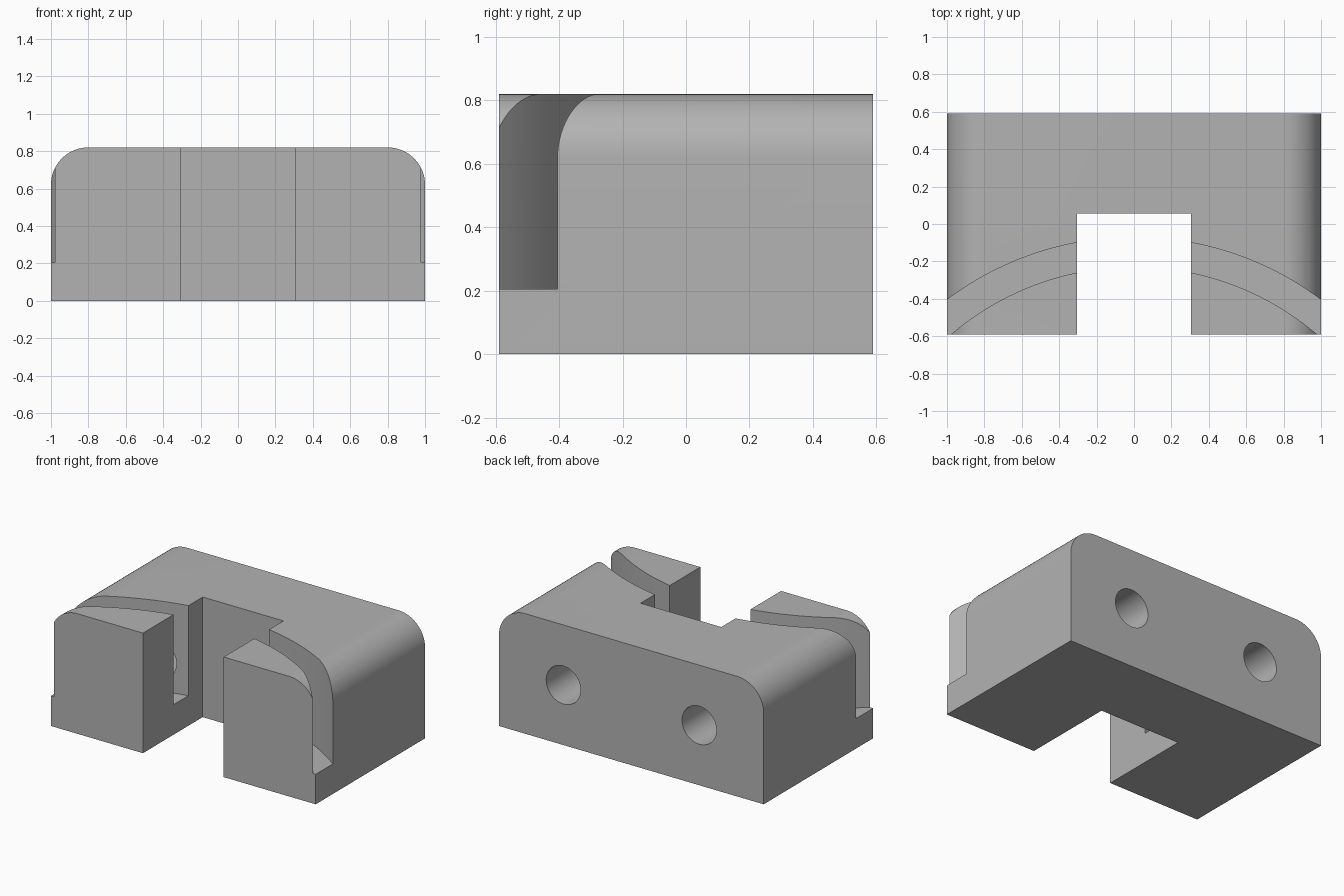
import bpy, bmesh, math
from mathutils import Matrix

old = bpy.data.objects.get("Cube")
if old:
    bpy.data.objects.remove(old, do_unlink=True)

WIDTH, DEPTH, HEIGHT = 2.0, 1.18, 0.82
HALF, FRONT, BACK = WIDTH / 2, -DEPTH / 2, DEPTH / 2
ROUND = 0.2
SLOT = 0.305
ARC_Y, ARC_OUTER, ARC_INNER = -1.735, 1.664, 1.506
GROOVE_FLOOR = 0.205

grey = bpy.data.materials.new("plain grey")
grey.use_nodes = True
colour = (0.45, 0.45, 0.45, 1)
grey.diffuse_color = colour
grey.node_tree.nodes["Principled BSDF"].inputs["Base Color"].default_value = colour


def arc(cx, cy, r, start, end, steps):
    angles = [math.radians(start + (end - start) * i / steps) for i in range(steps + 1)]
    return [(cx + r * math.cos(a), cy + r * math.sin(a)) for a in angles]


def prism(name, outline, low, high, along_y=False):
    """Extrude a closed outline along z, or an x-z outline along y."""
    bm = bmesh.new()
    face = bm.faces.new([bm.verts.new((x, y, low)) for x, y in outline])
    ext = bmesh.ops.extrude_face_region(bm, geom=[face])
    top = [v for v in ext["geom"] if isinstance(v, bmesh.types.BMVert)]
    bmesh.ops.translate(bm, verts=top, vec=(0, 0, high - low))
    if along_y:
        swap = Matrix(((1, 0, 0), (0, 0, 1), (0, 1, 0))).to_4x4()
        bmesh.ops.transform(bm, matrix=swap, verts=bm.verts)
    bmesh.ops.recalc_face_normals(bm, faces=bm.faces)
    mesh = bpy.data.meshes.new(name)
    bm.to_mesh(mesh)
    bm.free()
    mesh.materials.append(grey)
    obj = bpy.data.objects.new(name, mesh)
    bpy.context.collection.objects.link(obj)
    return obj


# Block with rounded upper side edges
shoulder = HEIGHT - ROUND
profile = [(-HALF, 0), (HALF, 0)]
profile += arc(HALF - ROUND, shoulder, ROUND, 0, 90, 16)
profile += arc(ROUND - HALF, shoulder, ROUND, 90, 180, 16)
body = prism("bracket_body", profile, FRONT, BACK, along_y=True)

# Curved groove, open at the top
ring = arc(0, ARC_Y, ARC_OUTER, 40, 140, 96) + arc(0, ARC_Y, ARC_INNER, 140, 40, 96)
cutters = [prism("groove_cutter", ring, GROOVE_FLOOR, 1)]

# Screw holes from the back into the groove
for side in (-1, 1):
    circle = arc(side * 0.513, HEIGHT / 2, 0.13, 0, 360, 48)[:-1]
    cutters.append(prism("hole_cutter", circle, -0.22, 1, along_y=True))

# Square slot in the front
slot = [(-SLOT, -1), (SLOT, -1), (SLOT, 0.055), (-SLOT, 0.055)]
cutters.append(prism("slot_cutter", slot, -1, 2))

# Cut everything out of the block
bpy.ops.object.select_all(action="DESELECT")
body.select_set(True)
bpy.context.view_layer.objects.active = body
for cutter in cutters:
    cutter.hide_render = True
    mod = body.modifiers.new("cut", "BOOLEAN")
    mod.operation = "DIFFERENCE"
    mod.solver = "EXACT"
    mod.object = cutter
    bpy.ops.object.modifier_apply(modifier=mod.name)
    bpy.data.objects.remove(cutter, do_unlink=True)

bpy.ops.object.shade_smooth_by_angle(angle=math.radians(30))
